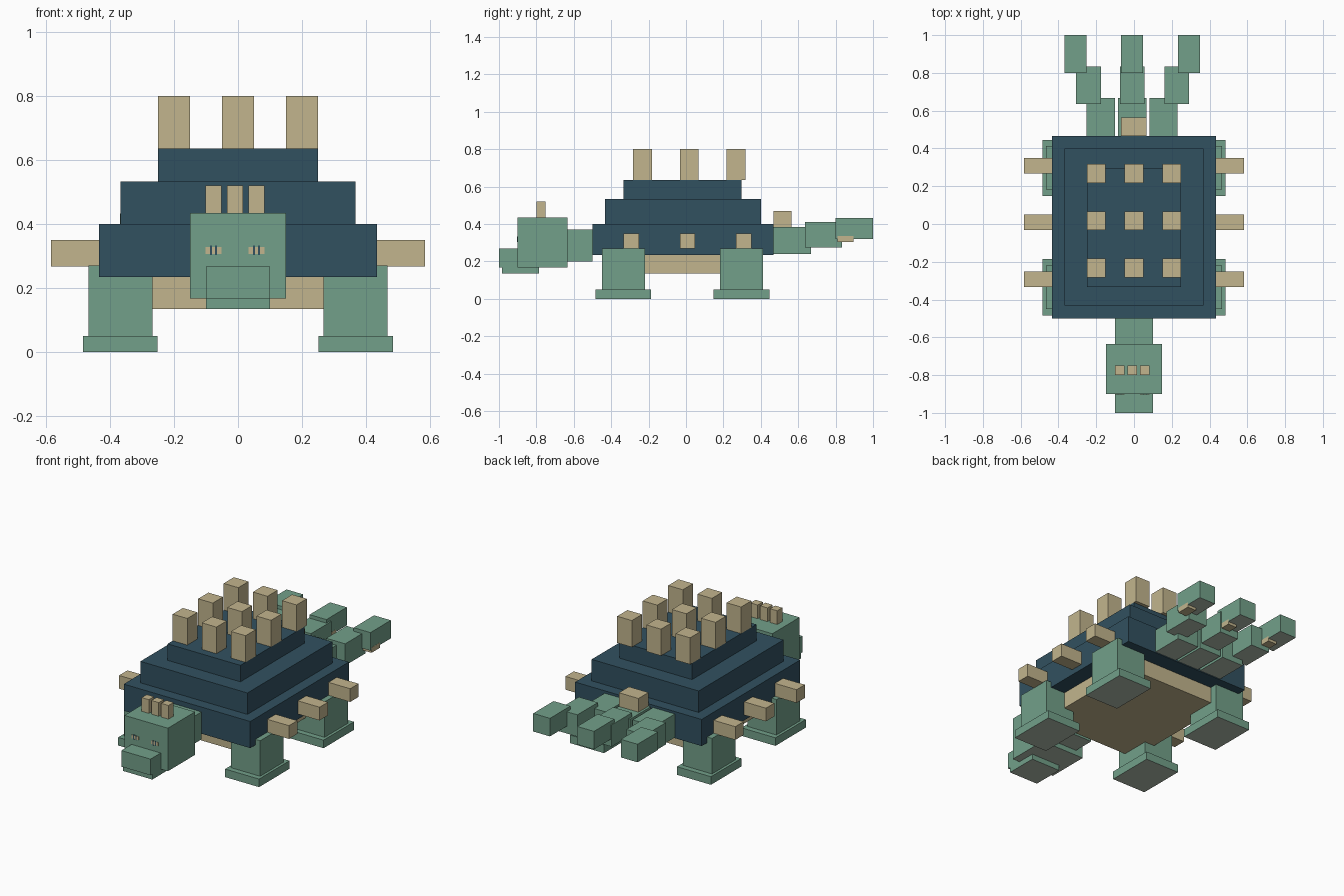
import bpy
import bmesh

if "Cube" in bpy.data.objects:
    bpy.data.objects.remove(bpy.data.objects["Cube"])


def material(name, rgb):
    m = bpy.data.materials.new(name)
    m.diffuse_color = (*rgb, 1.0)
    m.use_nodes = True
    m.node_tree.nodes["Principled BSDF"].inputs["Base Color"].default_value = m.diffuse_color
    return m


GREEN = material("sage_green_skin", (0.170, 0.350, 0.252))
NAVY = material("slate_blue_shell", (0.031, 0.082, 0.117))
TAN = material("sand_horn", (0.540, 0.460, 0.268))
PALE = material("pale_sole", (0.440, 0.510, 0.420))


def box(name, mat, x, y, z):
    """Axis-aligned block from (min, max) ranges; skin parts get a pale underside."""
    bm = bmesh.new()
    bmesh.ops.create_cube(bm, size=1.0)
    for v in bm.verts:
        v.co = [r[0] if c < 0 else r[1] for c, r in zip(v.co, (x, y, z))]
    bm.normal_update()
    if mat is GREEN:
        for f in bm.faces:
            f.material_index = 1 if f.normal.z < -0.5 else 0
    me = bpy.data.meshes.new(name)
    me.materials.append(mat)
    if mat is GREEN:
        me.materials.append(PALE)
    bm.to_mesh(me)
    bm.free()
    ob = bpy.data.objects.new(name, me)
    bpy.context.collection.objects.link(ob)
    return ob


def around(c, half):
    return (c - half, c + half)


# Stepped shell and belly
box("shell_lower", NAVY, around(0, 0.434), (-0.50, 0.467), (0.235, 0.40))
box("shell_middle", NAVY, around(0, 0.367), (-0.432, 0.40), (0.40, 0.533))
box("shell_upper", NAVY, around(0, 0.25), (-0.333, 0.297), (0.533, 0.635))
box("belly", TAN, around(0, 0.335), (-0.398, 0.365), (0.135, 0.236))

# Legs with wider feet
for side, sx in (("left", -0.367), ("right", 0.367)):
    for end, cy in (("front", -0.335), ("rear", 0.297)):
        box(f"{end}_{side}_leg", GREEN, around(sx, 0.1), around(cy, 0.115), (0.05, 0.27))
        box(f"{end}_{side}_foot", GREEN, around(sx, 0.1165), around(cy, 0.149), (0.0, 0.05))

# Three by three horns on the back
for i, cx in enumerate((-0.2, 0.0, 0.2)):
    for j, cy in enumerate((-0.233, 0.017, 0.267)):
        box(f"back_horn_{i}_{j}", TAN, around(cx, 0.05), around(cy, 0.05), (0.635, 0.80))

# Horns along both shell sides
for j, cy in enumerate((-0.292, 0.008, 0.308)):
    box(f"side_horn_left_{j}", TAN, (-0.583, -0.434), around(cy, 0.041), (0.268, 0.35))
    box(f"side_horn_right_{j}", TAN, (0.434, 0.583), around(cy, 0.041), (0.268, 0.35))

# Neck, head, snout and jaw
box("neck", GREEN, around(0, 0.10), (-0.635, -0.50), (0.20, 0.37))
box("head", GREEN, around(0, 0.149), (-0.90, -0.634), (0.168, 0.435))
box("snout", GREEN, around(0, 0.10), (-1.0, -0.90), (0.168, 0.268))
box("jaw", GREEN, around(0, 0.10), (-0.983, -0.785), (0.135, 0.168))
for i, cx in enumerate((-0.076, -0.009, 0.058)):
    box(f"head_horn_{i}", TAN, around(cx, 0.025), (-0.80, -0.75), (0.435, 0.52))

# Eyes: pale plates with two thin dark slits each
for side, cx in (("left", -0.076), ("right", 0.058)):
    box(f"eye_{side}", TAN, around(cx, 0.025), (-0.902, -0.90), (0.307, 0.329))
    for k, off in enumerate((-0.008, 0.008)):
        box(f"pupil_{side}_{k}", NAVY, around(cx + off, 0.003), (-0.903, -0.90), (0.303, 0.333))

# Three tails of three overlapping segments, each with a small horn
# under the tip, flush with its right side
tails = {
    "left": (-0.176, -0.241, -0.310),
    "middle": (-0.009, -0.009, -0.011),
    "right": (0.156, 0.226, 0.291),
}
segments = (
    (0.075, (0.467, 0.667), (0.24, 0.385)),
    (0.065, (0.635, 0.835), (0.275, 0.41)),
    (0.0575, (0.80, 1.0), (0.32, 0.432)),
)
for name, centres in tails.items():
    for k, (cx, (half, y, z)) in enumerate(zip(centres, segments)):
        box(f"tail_{name}_segment_{k}", GREEN, around(cx, half), y, z)
    edge = centres[2] + 0.0585
    box(f"tail_{name}_horn", TAN, (edge - 0.06, edge), (0.81, 0.895), (0.303, 0.335))

# Horn at the tail root
box("tail_root_horn", TAN, around(-0.002, 0.067), (0.467, 0.565), (0.385, 0.47))
